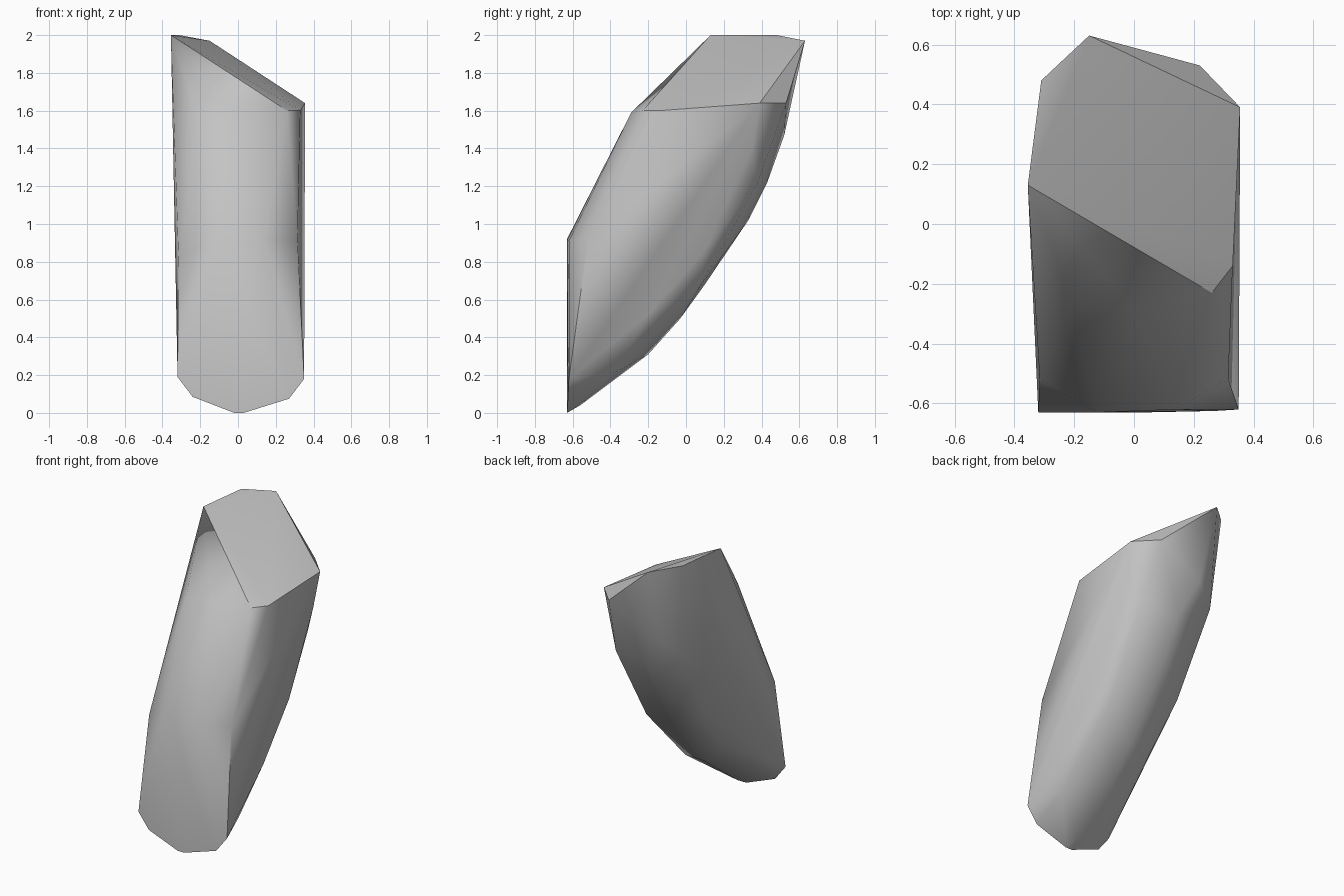
import bpy
import bmesh
import math

default_cube = bpy.data.objects.get("Cube")
if default_cube:
    bpy.data.objects.remove(default_cube, do_unlink=True)

# Single stone colour
stone = bpy.data.materials.new("grey stone")
stone.use_nodes = True
stone_colour = (0.55, 0.55, 0.55, 1)
stone.diffuse_color = stone_colour
for node in stone.node_tree.nodes:
    if node.type == "BSDF_PRINCIPLED":
        node.inputs["Base Color"].default_value = stone_colour

# Corners of the slanted cap
cap_corners = [(-.355, .13, 2), (-.31, .48, 2), (-.15, .63, 1.97), (.22, .53, 1.64),
               (.355, .39, 1.64), (.33, -.14, 1.6), (.26, -.23, 1.6)]

# Blunt lower front outline
foot_corners = [(-.32, -.63, .19), (-.24, -.63, .085), (-.02, -.63, 0), (.03, -.63, 0),
                (.27, -.625, .075), (.35, -.62, .18)]

# Front bulge
front_corners = [(-.21, -.26, 1.58), (0, -.29, 1.59),
                 (-.12, -.63, .92), (.14, -.62, .91)]

# Curved back: edge on the model's right, middle ridge, edge on its left
right_back_edge = [(-.26, .43, 1.36), (-.235, .14, .82), (-.2, -.085, .52)]
ridge = [(-.1, .52, 1.47), (0, .43, 1.22), (0, .33, 1.02), (0, .1, .68),
         (0, -.03, .5), (0, -.2, .31), (0, -.56, .04)]
left_back_edge = [(.27, .38, 1.22), (.25, .075, .67), (.27, -.38, .21)]

# Soft bend that rounds the left flank into the back
left_flank = [(.33, .35, 1.4), (.32, .1, .86), (.33, -.19, .53)]

# Side corners at the waist, slightly proud for the hull and pulled in afterwards
waist_x, waist_y = .315, -.52
waist_corners = [(-.34, waist_y, .82), (.36, waist_y, .91)]

# Wrap the corners in one faceted skin
bm = bmesh.new()
cap_verts = {bm.verts.new(corner) for corner in cap_corners}
waist_verts = [bm.verts.new(corner) for corner in waist_corners]
for group in (foot_corners, front_corners, right_back_edge,
              ridge, left_back_edge, left_flank):
    for corner in group:
        bm.verts.new(corner)
bmesh.ops.convex_hull(bm, input=list(bm.verts))

# Hollow the sides slightly at the waist
for vert in waist_verts:
    vert.co.x = math.copysign(waist_x, vert.co.x)
loose = [vert for vert in bm.verts if not vert.link_faces]
bmesh.ops.delete(bm, geom=loose, context="VERTS")
bmesh.ops.recalc_face_normals(bm, faces=list(bm.faces))

# Crisp rim around the cap
cap_faces = {face for face in bm.faces
             if face.normal.z > 0 and cap_verts.issuperset(face.verts)}
for edge in bm.edges:
    edge.smooth = len(cap_faces.intersection(edge.link_faces)) != 1

mesh = bpy.data.meshes.new("standing_stone")
bm.to_mesh(mesh)
bm.free()
mesh.materials.append(stone)
rock = bpy.data.objects.new("standing_stone", mesh)
bpy.context.collection.objects.link(rock)

# Soft facets with crisp main edges
bpy.ops.object.select_all(action="DESELECT")
rock.select_set(True)
bpy.context.view_layer.objects.active = rock
bpy.ops.object.shade_smooth_by_angle(angle=math.radians(45), keep_sharp_edges=True)
